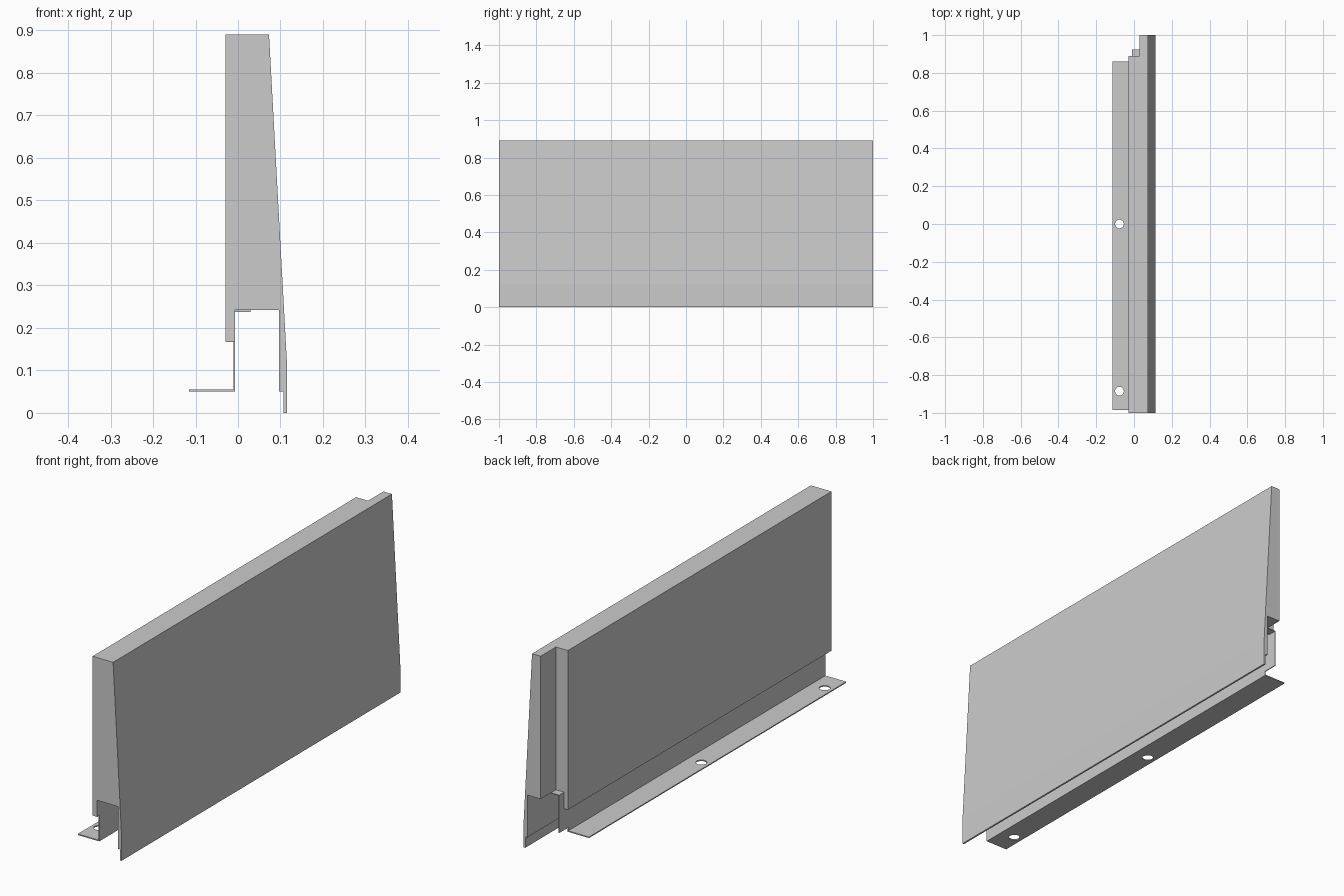
import bpy, bmesh

if "Cube" in bpy.data.objects:
    bpy.data.objects.remove(bpy.data.objects["Cube"])


def extrude(name, points, y0, y1):
    """Extrude an (x, z) profile along y."""
    bm = bmesh.new()
    face = bm.faces.new([bm.verts.new((x, y0, z)) for x, z in points])
    ext = bmesh.ops.extrude_face_region(bm, geom=[face])
    verts = [g for g in ext["geom"] if isinstance(g, bmesh.types.BMVert)]
    bmesh.ops.translate(bm, verts=verts, vec=(0, y1 - y0, 0))
    bmesh.ops.recalc_face_normals(bm, faces=bm.faces)
    mesh = bpy.data.meshes.new(name)
    bm.to_mesh(mesh)
    bm.free()
    obj = bpy.data.objects.new(name, mesh)
    bpy.context.collection.objects.link(obj)
    return obj


def box(name, x0, x1, y0, y1, z0, z1):
    return extrude(name, [(x0, z0), (x1, z0), (x1, z1), (x0, z1)], y0, y1)


def cut(target, cutter):
    mod = target.modifiers.new("cut", "BOOLEAN")
    mod.operation = "DIFFERENCE"
    mod.solver = "EXACT"
    mod.object = cutter
    cutter.hide_render = True
    cutter.hide_viewport = True


# Tapered barrier panel with the open channel along its underside
panel = extrude("panel", [
    (-0.03, 0.89), (0.073, 0.89), (0.115, 0.12), (0.115, 0.0),
    (0.107, 0.0), (0.107, 0.05), (0.097, 0.05), (0.097, 0.242),
    (-0.007, 0.242), (-0.007, 0.167), (-0.03, 0.167)], -1, 1)

# Overlap rebate at the far end
cut(panel, box("rebate_cutter", -0.2, 0.03, 0.89, 1.1, -0.1, 1.0))

# Thin mounting bracket: upright, raised far part, and end tab
extrude("bracket_upright", [
    (-0.011, 0.05), (-0.007, 0.05), (-0.007, 0.167), (-0.011, 0.167)], -0.985, 0.86)
extrude("bracket_end", [
    (-0.011, 0.07), (-0.007, 0.07), (-0.007, 0.167), (-0.011, 0.167)], 0.86, 0.89)
extrude("bracket_tab", [
    (-0.011, 0.07), (-0.007, 0.07), (-0.007, 0.238), (0.03, 0.238),
    (0.03, 0.242), (-0.011, 0.242)], 0.89, 0.925)

# Foot flange with bolt holes
flange = box("foot_flange", -0.115, -0.011, -0.985, 0.86, 0.05, 0.055)
for y in (0.0, -0.885):
    bpy.ops.mesh.primitive_cylinder_add(
        vertices=32, radius=0.023, depth=0.1, location=(-0.077, y, 0.052))
    hole = bpy.context.object
    hole.name = "bolt_hole_cutter"
    cut(flange, hole)
